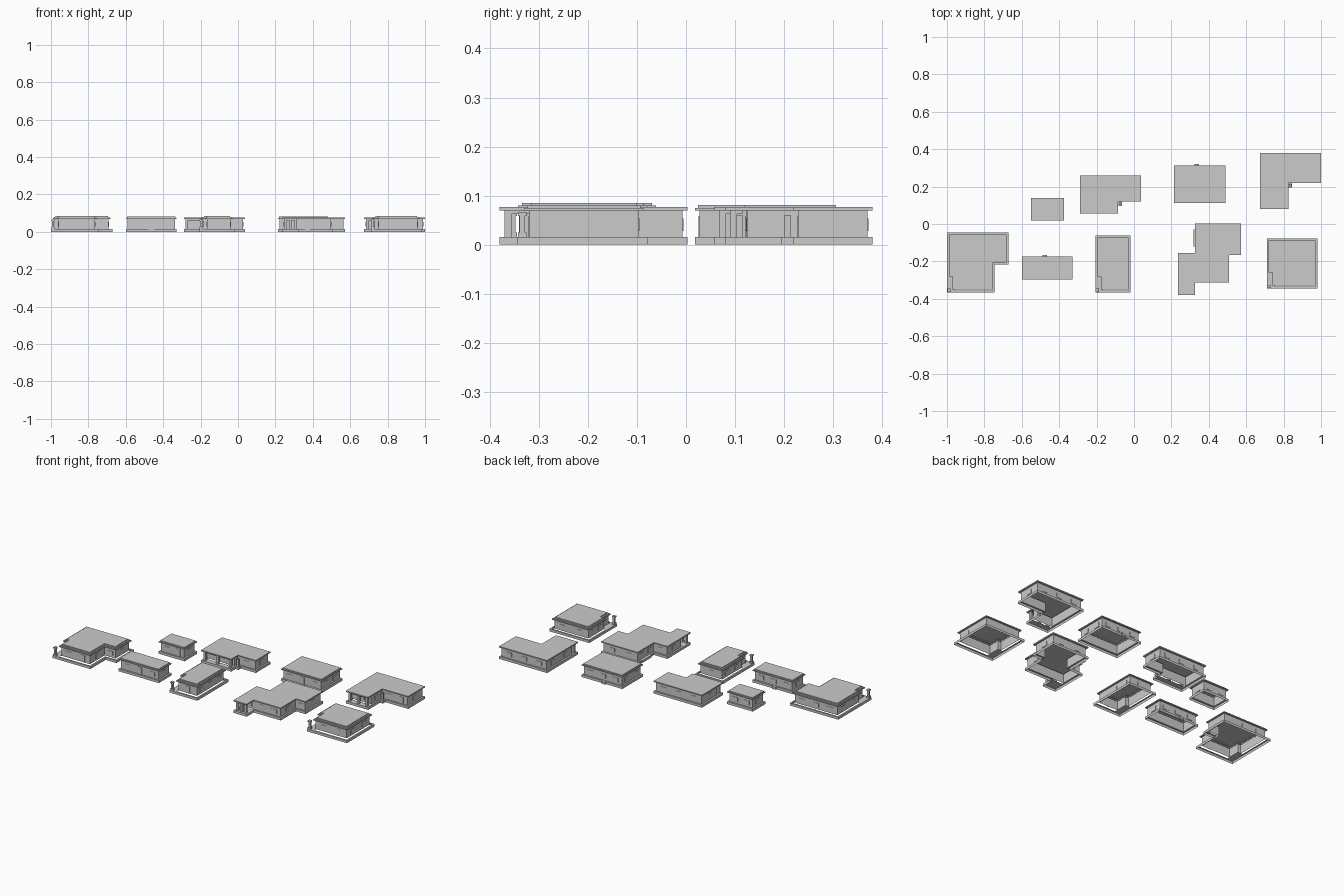
import bpy, math
from mathutils import Vector

if "Cube" in bpy.data.objects:
    bpy.data.objects.remove(bpy.data.objects["Cube"])

Z_BASE, Z_WALL, Z_EAVE, Z_TOP = 0.015, 0.07, 0.075, 0.085


def add_mesh(name, verts, faces):
    me = bpy.data.meshes.new(name)
    me.from_pydata(verts, [], faces)
    me.update()
    ob = bpy.data.objects.new(name, me)
    bpy.context.collection.objects.link(ob)
    return ob


def inset(poly, d):
    # offset a counter-clockwise right-angled outline inwards
    out = []
    for i, p in enumerate(poly):
        p = Vector(p)
        e1 = (p - Vector(poly[i - 1])).normalized()
        e2 = (Vector(poly[(i + 1) % len(poly)]) - p).normalized()
        q = p + d * (Vector((-e1.y, e1.x)) + Vector((-e2.y, e2.x)))
        out.append((q.x, q.y))
    return out


def loft(name, poly, steps, cap=False):
    # shell through a series of (inset, height) rings
    n, verts, faces = len(poly), [], []
    for d, z in steps:
        verts += [(x, y, z) for x, y in inset(poly, d)]
    for k in range(len(steps) - 1):
        for i in range(n):
            j = (i + 1) % n
            faces.append((k * n + i, k * n + j, k * n + n + j, k * n + n + i))
    if cap:
        faces.append(tuple(range((len(steps) - 1) * n, len(steps) * n)))
    return add_mesh(name, verts, faces)


def rect(x0, y0, x1, y1):
    return [(x0, y0), (x1, y0), (x1, y1), (x0, y1)]


def box(name, x0, y0, x1, y1, z0, z1):
    return loft(name, rect(x0, y0, x1, y1), [(0, z0), (0, z1)], True)


def panel(name, a, e, w, z0, z1):
    # raised pane centred on a, along wall direction e
    n = Vector((e.y, -e.x)) * 0.002
    l, r = a - e * w / 2, a + e * w / 2
    pts = [l, r, r + n, l + n]
    v = [(p.x, p.y, z0) for p in pts] + [(p.x, p.y, z1) for p in pts]
    add_mesh(name, v, [(3, 2, 6, 7), (0, 3, 7, 4), (2, 1, 5, 6), (4, 7, 6, 5), (3, 0, 1, 2)])


def openings(name, walls):
    # evenly spaced windows, with a door on the longest front wall
    n = len(walls)
    edges = [(Vector(walls[i]), Vector(walls[(i + 1) % n])) for i in range(n)]
    fronts = [s for s in edges if (s[1] - s[0]).normalized().x > 0.9]
    door_wall = max(fronts, key=lambda s: (s[1] - s[0]).length)
    for a, b in edges:
        ln = (b - a).length
        if ln < 0.055:
            continue
        cnt = max(1, round(ln / 0.1))
        for k in range(cnt):
            p = a.lerp(b, (k + 0.5) / cnt)
            e = (b - a) / ln
            if a == door_wall[0] and k == cnt // 2:
                panel(name + "_door", p, e, 0.028, Z_BASE, 0.058)
            else:
                panel(name + "_window", p, e, 0.037, 0.028, 0.053)


def house(name, ground, body=None, w=0.01, eave=0.0, roof="flat"):
    # plinth ring, wall shell and layered roof
    body = body or ground
    loft(name + "_plinth", ground, [(0, 0), (0, Z_BASE), (w, Z_BASE)])
    walls = inset(body, w)
    loft(name + "_walls", walls, [(0, Z_BASE), (0, Z_WALL)])
    openings(name, walls)
    return walls


def roof(name, poly, w, kind):
    top = {
        "flat": [(0, 0.077)],
        "lip": [(0, Z_EAVE), (0.006, Z_EAVE), (0.006, 0.081)],
        "stepped": [(0, Z_EAVE), (0.006, Z_EAVE), (0.006, 0.08),
                    (0.014, 0.08), (0.014, Z_TOP)],
    }[kind]
    loft(name + "_roof", poly, [(w, Z_WALL), (0, Z_WALL)] + top, True)


def porch(name, x0, y0, x1, y1, w):
    # open porch: floor, front posts and a lintel under the roof
    add_mesh(name + "_porch_floor", [(x, y, Z_BASE) for x, y in rect(x0, y0, x1, y1)], [(0, 1, 2, 3)])
    for x in (x0 + w, (x0 + x1) / 2 - 0.007, x1 - w - 0.014):
        box(name + "_porch_post", x, y0 + w, x + 0.014, y0 + w + 0.014, Z_BASE, Z_WALL)
    r = [(x0 + w, y1), (x0 + w, y0 + w), (x1 - w, y0 + w), (x1 - w, y1)]
    add_mesh(name + "_porch_lintel", [(x, y, z) for z in (0.062, Z_WALL) for x, y in r],
             [(i, i + 1, i + 5, i + 4) for i in range(3)])


# simple rectangular houses with a low roof lip and a rear step
for name, x0, y0, x1, y1 in (("long_cabin", -0.60, -0.298, -0.328, -0.175),
                             ("small_cabin", -0.55, 0.018, -0.375, 0.14),
                             ("wide_cabin", 0.213, 0.112, 0.488, 0.312)):
    p = rect(x0, y0, x1, y1)
    house(name, p)
    roof(name, p, 0.01, "lip")
    if name != "small_cabin":
        cx = x0 + (x1 - x0) * 0.45
        box(name + "_rear_step", cx - 0.012, y1, cx + 0.012, y1 + 0.008, 0, Z_BASE)

# houses with a corner terrace and a free-standing post
terraces = {
    "corner_l_house": [(-1, -0.365), (-0.745, -0.365), (-0.745, -0.217),
                       (-0.672, -0.217), (-0.672, -0.045), (-1, -0.045)],
    "narrow_house": rect(-0.207, -0.365, -0.02, -0.062),
    "square_house": rect(0.71, -0.345, 0.98, -0.077),
}
for name, g in terraces.items():
    x0, y0 = g[0]
    e = inset(g, 0.01)
    ex, ey = x0 + 0.03, y0 + 0.085
    body = [(ex, e[0][1] + 0.006), (e[1][0], e[1][1] + 0.006)] + e[2:] + [(e[0][0], ey), (ex, ey)]
    house(name, g, body)
    roof(name, body, 0.01, "stepped")
    # terrace floor
    add_mesh(name + "_terrace", [(x, y, Z_BASE) for x, y in
             rect(x0 + 0.002, y0 + 0.002, ex + 0.012, ey + 0.012)], [(0, 1, 2, 3)])
    # corner post with foot and cap
    loft(name + "_post", rect(x0 + 0.002, y0 + 0.002, x0 + 0.02, y0 + 0.02),
         [(0, Z_BASE), (0, 0.025), (0.003, 0.025), (0.003, 0.058), (0, 0.058), (0, 0.066)], True)

# flat-roofed winged houses: outline, porch rectangle
winged = {
    "back_l_house": ([(-0.29, 0.057), (-0.085, 0.057), (-0.085, 0.12), (0.037, 0.12),
                      (0.037, 0.26), (-0.29, 0.26)], (-0.29, 0.057, -0.085, 0.09)),
    "far_l_house": ([(0.675, 0.08), (0.825, 0.08), (0.825, 0.218), (1.0, 0.218),
                     (1.0, 0.38), (0.675, 0.38)], (0.675, 0.08, 0.825, 0.115)),
    "z_house": ([(0.235, -0.38), (0.325, -0.38), (0.325, -0.312), (0.508, -0.312),
                 (0.508, -0.165), (0.573, -0.165), (0.573, 0.003), (0.325, 0.003),
                 (0.325, -0.155), (0.235, -0.155)], (0.235, -0.38, 0.325, -0.312)),
}
for name, (g, pr) in winged.items():
    if name == "z_house":
        body = [(0.235, -0.312)] + g[3:]
    else:
        body = [(g[0][0], pr[3]), (g[1][0], pr[3])] + g[2:]
    house(name, g, body)
    roof(name, g, 0.01, "flat")
    porch(name, *pr, 0.01)

# small steps in the inner corners, and a side step
for x, y in ((-0.085, 0.097), (0.825, 0.195)):
    box("corner_step", x, y, x + 0.02, y + 0.023, 0, Z_BASE)
    box("corner_column", x + 0.004, y + 0.006, x + 0.016, y + 0.018, Z_BASE, 0.06)
box("side_step", 0.318, -0.12, 0.325, -0.03, 0, Z_BASE)
